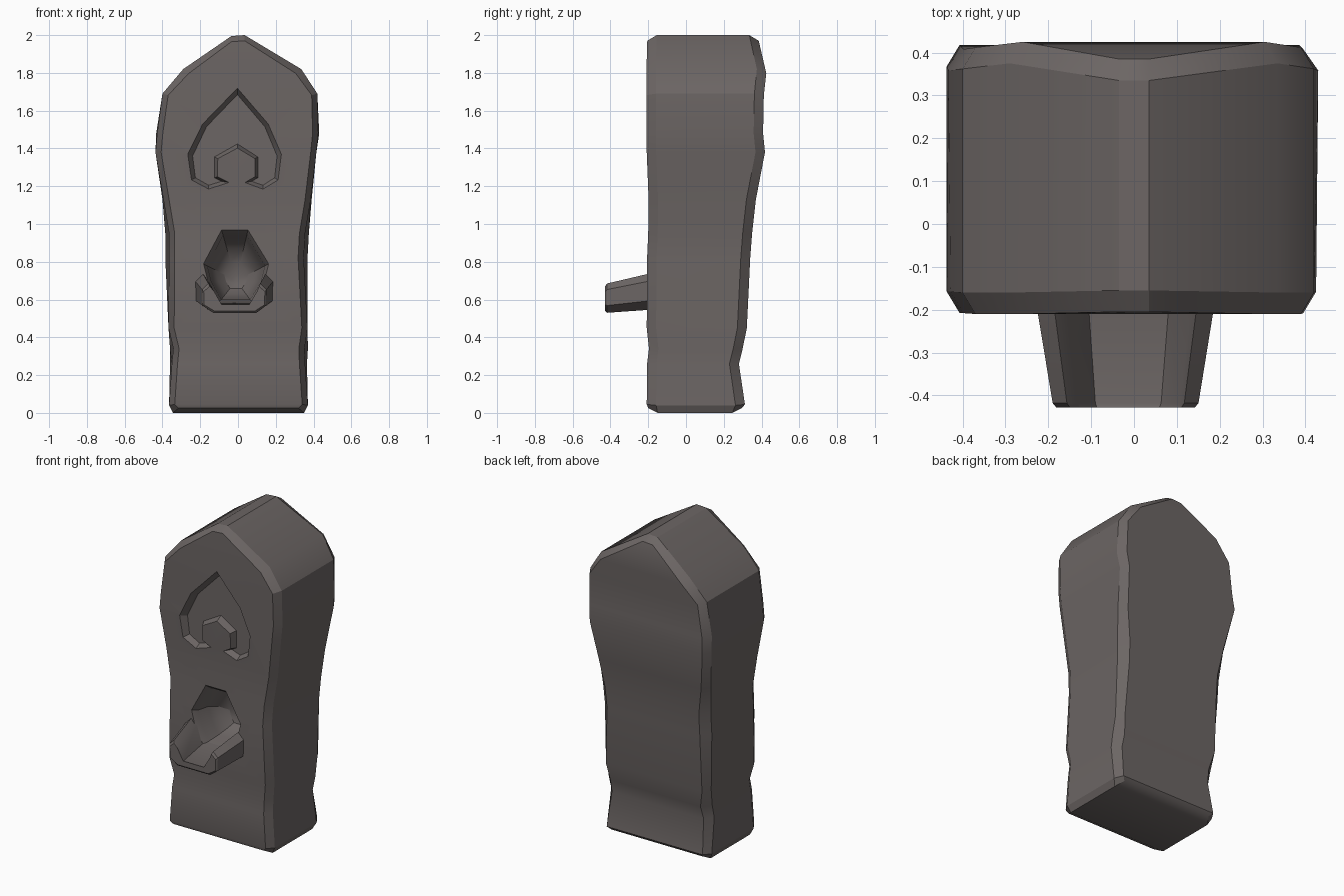
import bpy, bmesh, math

if "Cube" in bpy.data.objects:
    bpy.data.objects.remove(bpy.data.objects["Cube"])

stone = bpy.data.materials.new("grey_brown_stone")
stone.diffuse_color = (0.15, 0.132, 0.128, 1)
stone.use_nodes = True
stone.node_tree.nodes["Principled BSDF"].inputs["Base Color"].default_value = stone.diffuse_color


def make(name, rings, strip_caps=False, closed=False):
    """Skin equal-length rings of points; cap ends, or join last ring to first."""
    bm = bmesh.new()
    vs = [[bm.verts.new(p) for p in r] for r in rings]
    n = len(rings[0])
    pairs = list(zip(vs, vs[1:])) + ([(vs[-1], vs[0])] if closed else [])
    for a, b in pairs:
        for i in range(n):
            j = (i + 1) % n
            bm.faces.new((a[i], a[j], b[j], b[i]))
    if not closed:
        for r in (vs[0], vs[-1]):
            if strip_caps:      # left side going up, right side coming down
                for i in range(n // 2 - 1):
                    bm.faces.new((r[i], r[i + 1], r[n - 2 - i], r[n - 1 - i]))
            else:
                bm.faces.new(r)
    bmesh.ops.recalc_face_normals(bm, faces=bm.faces)
    me = bpy.data.meshes.new(name)
    bm.to_mesh(me)
    bm.free()
    ob = bpy.data.objects.new(name, me)
    bpy.context.collection.objects.link(ob)
    me.materials.append(stone)
    return ob


def cut(ob, cutter):
    m = ob.modifiers.new("cut", 'BOOLEAN')
    m.operation, m.object, m.solver = 'DIFFERENCE', cutter, 'EXACT'
    bpy.context.view_layer.objects.active = ob
    bpy.ops.object.modifier_apply(modifier=m.name)
    bpy.data.objects.remove(cutter)


# pillar: z, left x, right x, front y, back y, extra width towards the back
LEVELS = [
    (0.00, -.345, .350, -.20, .295, 0),
    (0.04, -.365, .370, -.208, .312, 0),
    (0.26, -.350, .355, -.206, .280, .01),
    (0.34, -.342, .352, -.196, .300, .018),
    (0.45, -.368, .368, -.208, .322, 0),
    (0.82, -.365, .348, -.206, .340, .02),
    (0.95, -.365, .355, -.200, .350, .02),
    (1.13, -.395, .385, -.198, .370, .005),
    (1.38, -.437, .415, -.208, .418, 0),
    (1.48, -.428, .425, -.208, .408, .005),
    (1.69, -.400, .420, -.210, .412, 0),
    (1.82, -.290, .335, -.210, .425, 0),
    (1.995, -.035, .035, -.205, .385, 0),
]


def outline(inset, back):
    left, right = [], []
    last = len(LEVELS) - 1
    for k, (z, xl, xr, yf, yb, e) in enumerate(LEVELS):
        y = (yb - (0 if inset else .05)) if back else (yf + (0 if inset else .05))
        d = .03 if inset else (-e if back else 0)
        if k == last:
            d = 0
        if inset:
            z += .025 if k == 0 else .005 if k == 1 else 0
            z -= .03 if k == last else .022 if k == last - 1 else .008 if k == last - 2 else 0
        left.append((xl + d, y, z))
        right.append((xr - d, y, z + (.005 if k == last else 0)))
    return left + right[::-1]


pillar = make("stone_pillar", [outline(True, False), outline(False, False),
                               outline(False, True), outline(True, True)], strip_caps=True)

# engraved leaf motif: half outline outside-in, mirrored
HALF_TOP = [(0, 1.72), (.165, 1.53), (.235, 1.37), (.22, 1.23), (.135, 1.178), (.03, 1.218)]
HALF_BOSS = [(.09, 1.252), (.09, 1.345), (0, 1.40)]
HALF_TOP2 = [(0, 1.685), (.145, 1.515), (.21, 1.36), (.197, 1.245), (.135, 1.205), (.075, 1.226)]
HALF_BOSS2 = [(.108, 1.245), (.108, 1.355), (0, 1.424)]


def motif(y, half):
    pts = [(x * (1.13 if x < 0 else 1), z) for x, z in
           half + [(-x, z) for x, z in half[-2:0:-1]]]
    return [(x - .003, y, z) for x, z in pts]


cut(pillar, make("motif_cutter", [motif(-.3, HALF_TOP + HALF_BOSS),
                                  motif(-.212, HALF_TOP + HALF_BOSS),
                                  motif(-.165, HALF_TOP2 + HALF_BOSS2)]))

# bowl-shaped water niche
NICHE = [(-.10, .585), (.075, .585), (.14, .69), (.165, .79), (.055, .978), (-.09, .978),
         (-.185, .79), (-.16, .69)]
CX, CZ = -.01, .70


def niche(y, s):
    return [(CX + (x - CX) * s, y, CZ + (z - CZ) * s) for x, z in NICHE]


cut(pillar, make("niche_cutter", [niche(-.3, 1), niche(-.212, 1), niche(-.165, .87),
                                  niche(-.08, .80), niche(-.02, .62), niche(.02, .36),
                                  niche(.03, .1)]))

# open spout: U-shaped section, narrowing to the tip
USEC = [(-.225, .70), (-.185, .742), (-.155, .70), (-.105, .592), (.08, .592), (.132, .70),
        (.145, .742), (.185, .70), (.182, .59), (.12, .54), (-.155, .54), (-.222, .59)]


def section(y, sx, top, base):
    return [(-.018 + (x + .018) * sx, y, base + (z - .54) * (top - base) / .202)
            for x, z in USEC]


make("water_spout", [section(-.15, 1.02, .745, .548), section(-.205, 1, .735, .545),
                     section(-.418, .83, .685, .53), section(-.428, .79, .67, .54)])
# bridge faces of the U end caps are concave n-gons

for ob in bpy.context.collection.objects:
    bpy.ops.object.select_all(action='DESELECT')
    ob.select_set(True)
    bpy.context.view_layer.objects.active = ob
    bpy.ops.object.shade_smooth_by_angle(angle=math.radians(28))
